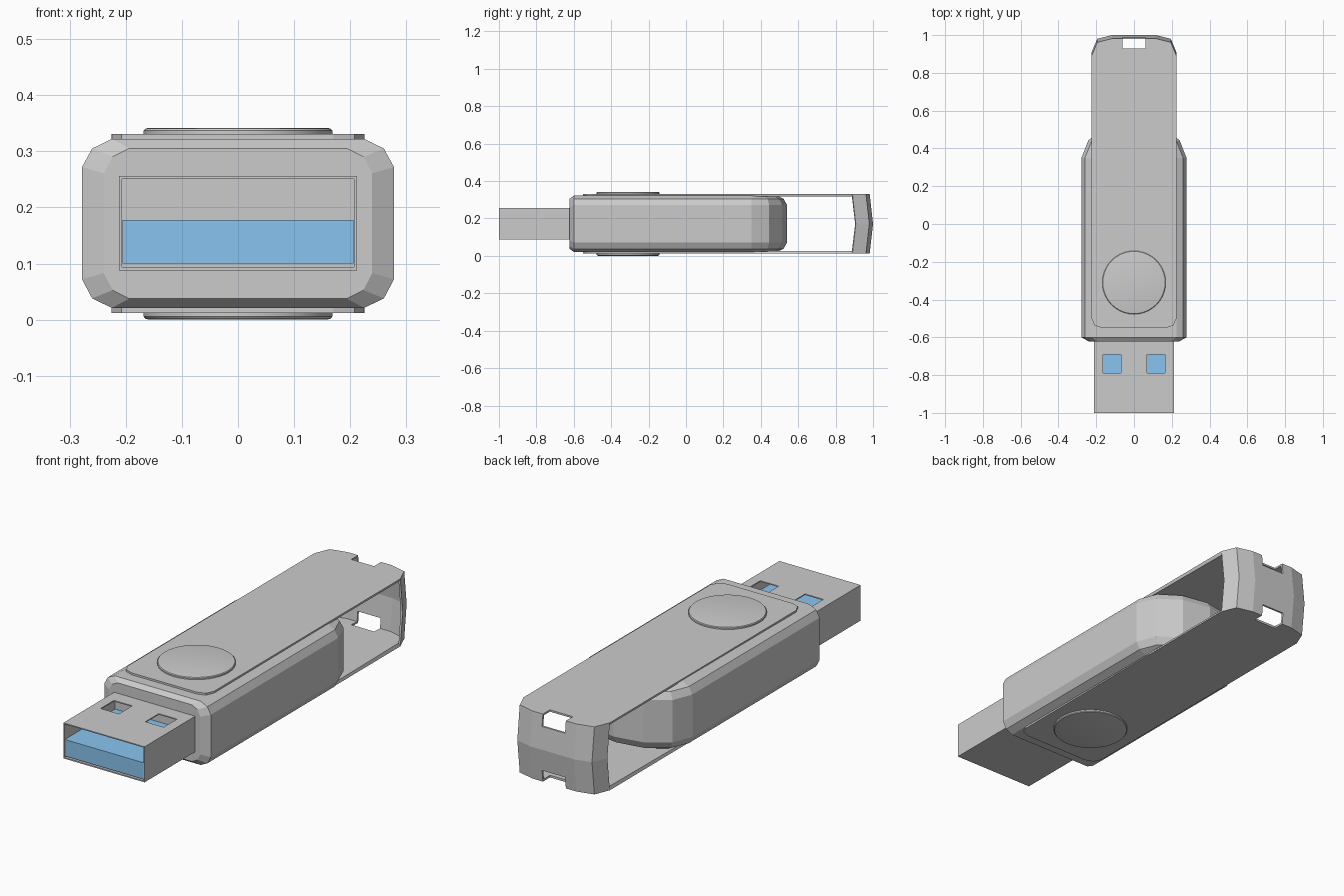
import bpy, bmesh, math

if "Cube" in bpy.data.objects:
    bpy.data.objects.remove(bpy.data.objects["Cube"])

MID = 0.171  # mid height of the drive


def finish(name, bm, recalc=True):
    if recalc:
        bmesh.ops.recalc_face_normals(bm, faces=bm.faces)
    me = bpy.data.meshes.new(name)
    bm.to_mesh(me)
    bm.free()
    ob = bpy.data.objects.new(name, me)
    bpy.context.collection.objects.link(ob)
    return ob


def box(name, lo, hi):
    bm = bmesh.new()
    bmesh.ops.create_cube(bm, size=1)
    for v in bm.verts:
        v.co = [(a + b) / 2 + c * (b - a) for a, b, c in zip(lo, hi, v.co)]
    return finish(name, bm)


def cut(target, name, lo, hi):
    cutter = box(name, lo, hi)
    cutter.hide_render = True
    cutter.hide_viewport = True
    cutter.display_type = 'WIRE'
    mod = target.modifiers.new(name, 'BOOLEAN')
    mod.operation = 'DIFFERENCE'
    mod.solver = 'EXACT'
    mod.object = cutter


# Body: round-ended plan, stacked with inset rings for the two-step bevel
bm = bmesh.new()
rings = []
for z, inset in [(0.021, .053), (0.038, .018), (0.072, 0),
                 (0.272, 0), (0.305, .018), (0.322, .053)]:
    a, b = 0.278 - inset, 0.19 - inset
    plan = [(a, -0.60)]
    plan += [(a * math.cos(math.radians(t)), 0.35 + b * math.sin(math.radians(t)))
             for t in range(0, 181, 30)]
    plan += [(-a, -0.60)]
    rings.append([bm.verts.new((x, y, z)) for x, y in plan])
for r0, r1 in zip(rings, rings[1:]):
    for i in range(len(r0) - 1):
        bm.faces.new((r0[i], r0[i + 1], r1[i + 1], r1[i]))
bm.faces.new(rings[0])
bm.faces.new(rings[-1])
# Chamfered front face of the body
front = [r[0] for r in rings] + [r[-1] for r in reversed(rings)]
nose = [bm.verts.new((v.co.x * 0.86, -0.622, MID + (v.co.z - MID) * 0.89)) for v in front]
for i in range(len(front)):
    j = (i + 1) % len(front)
    bm.faces.new((front[i], front[j], nose[j], nose[i]))
bm.faces.new(nose)
finish("body", bm)

# Swivel cover: two thin plates joined by a bowed, faceted rear wall
tip = [(-.225, -.50), (-.208, -.537), (-.17, -.55), (.17, -.55), (.208, -.537), (.225, -.50)]
rear = [(.225, .89), (.195, .962), (.115, .982), (-.115, .982), (-.195, .962), (-.225, .89)]
bm = bmesh.new()
bottom, middle, top = [[bm.verts.new((x, y + bow, z)) for x, y in rear]
                       for z, bow in [(0.012, 0), (MID, 0.018), (0.331, 0)]]
bm.faces.new([bm.verts.new((x, y, 0.331)) for x, y in tip] + top)
bm.faces.new(([bm.verts.new((x, y, 0.012)) for x, y in tip] + bottom)[::-1])
for low, high in [(bottom, middle), (middle, top)]:
    for i in range(len(rear) - 1):
        bm.faces.new((low[i], low[i + 1], high[i + 1], high[i]))
cover = finish("swivel_cover", bm, recalc=False)
solid = cover.modifiers.new("thickness", 'SOLIDIFY')
solid.thickness = 0.009
solid.offset = -1
solid.use_even_offset = True
# Strap slots at the top and bottom of the rear wall
cut(cover, "slot_cutter_top", (-.06, .93, .275), (.06, 1.1, .4))
cut(cover, "slot_cutter_bottom", (-.06, .93, -.06), (.06, 1.1, .067))

# Pivot caps: bevelled discs on both plates
for name, z0, z1 in [("pivot_cap_top", 0.325, 0.342), ("pivot_cap_bottom", 0.018, 0.0)]:
    bm = bmesh.new()
    step = (z1 - z0) / 17
    loops = []
    for r, z in [(.168, z0), (.168, z1 - 5 * step), (.165, z1 - 1.5 * step), (.158, z1)]:
        loops.append([bm.verts.new((r * math.cos(k * math.tau / 40),
                                    -0.31 + r * math.sin(k * math.tau / 40), z))
                      for k in range(40)])
    for l0, l1 in zip(loops, loops[1:]):
        for k in range(40):
            n = (k + 1) % 40
            bm.faces.new((l0[k], l0[n], l1[n], l1[k]))
    bm.faces.new(loops[0])
    bm.faces.new(loops[-1])
    cap = finish(name, bm)
    bpy.ops.object.select_all(action='DESELECT')
    cap.select_set(True)
    bpy.context.view_layer.objects.active = cap
    bpy.ops.object.shade_smooth_by_angle(angle=math.radians(30))

# Plug shell: hollow metal sleeve with two square windows on top
shell = box("plug_shell", (-.212, -1.0, .088), (.212, -.58, .256))
cut(shell, "sleeve_cutter", (-.207, -1.1, .094), (.207, -.605, .251))
for side, x in [("left", -.117), ("right", .117)]:
    cut(shell, "window_cutter_" + side, (x - .048, -.79, .2), (x + .048, -.69, .3))

# Coloured contact block inside the plug
block = box("contact_block", (-.206, -.998, .1), (.206, -.6, .178))
blue = bpy.data.materials.new("blue_plastic")
blue.diffuse_color = (0.25, 0.56, 0.87, 1)
blue.use_nodes = True
blue.node_tree.nodes["Principled BSDF"].inputs["Base Color"].default_value = blue.diffuse_color
block.data.materials.append(blue)
